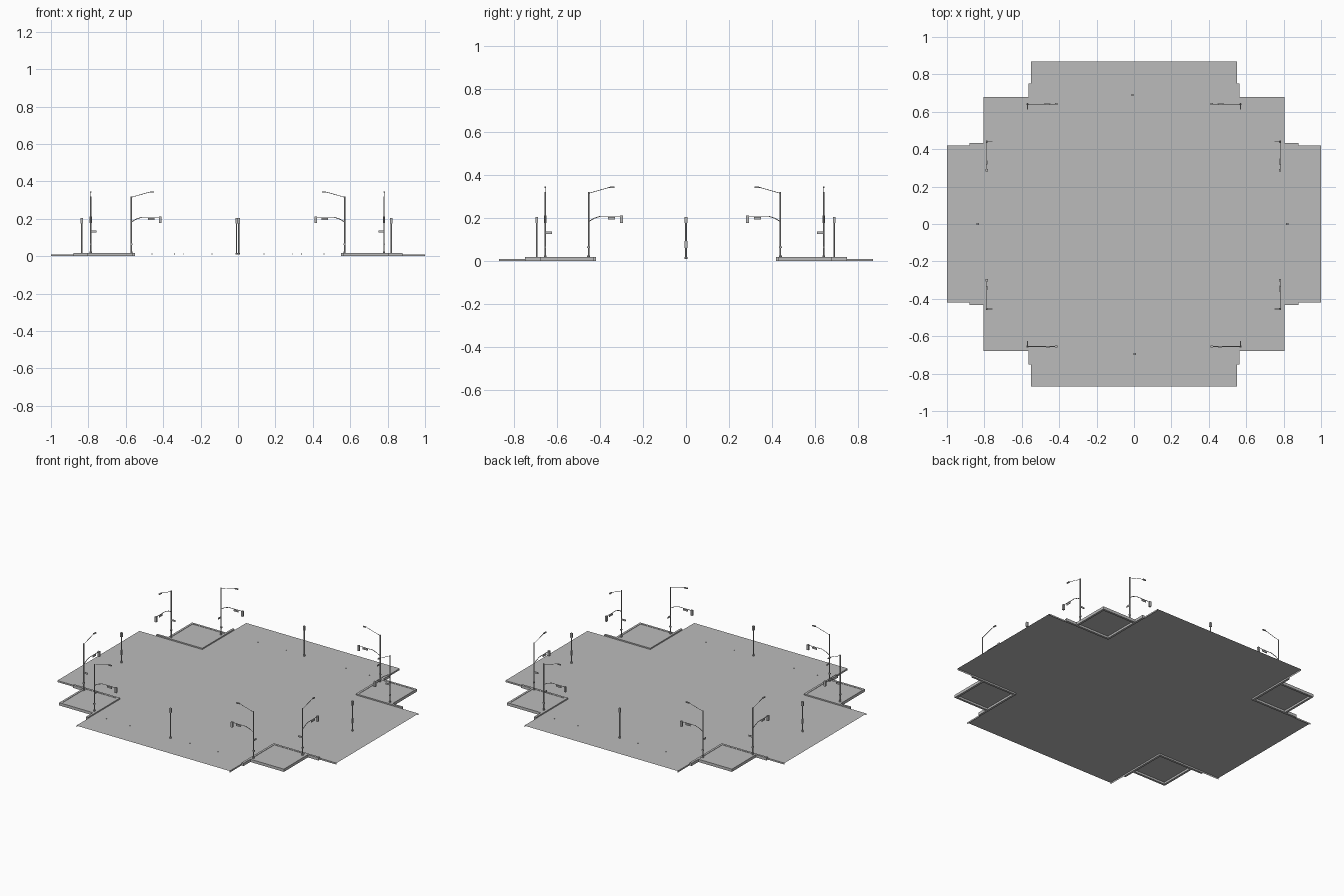
import bpy, bmesh
from math import atan2
from mathutils import Vector, Matrix

cube = bpy.data.objects.get("Cube")
if cube:
    bpy.data.objects.remove(cube, do_unlink=True)

GREY = bpy.data.materials.new("concrete grey")
GREY.use_nodes = True
GREY.diffuse_color = (0.5, 0.5, 0.5, 1)
GREY.node_tree.nodes["Principled BSDF"].inputs["Base Color"].default_value = (0.5, 0.5, 0.5, 1)


def finish(name, bm):
    bmesh.ops.recalc_face_normals(bm, faces=bm.faces)
    mesh = bpy.data.meshes.new(name)
    bm.to_mesh(mesh)
    bm.free()
    mesh.materials.append(GREY)
    obj = bpy.data.objects.new(name, mesh)
    bpy.context.collection.objects.link(obj)
    return obj


def box(bm, lo, hi):
    lo, hi = Vector(lo), Vector(hi)
    size = hi - lo
    m = Matrix.Translation((lo + hi) / 2) @ Matrix.Diagonal((*size, 1))
    bmesh.ops.create_cube(bm, size=1, matrix=m)


def tube(bm, points, radius, sides=8):
    for a, b in zip(points, points[1:]):
        a, b = Vector(a), Vector(b)
        d = b - a
        m = Matrix.Translation((a + b) / 2) @ d.to_track_quat("Z", "Y").to_matrix().to_4x4()
        bmesh.ops.create_cone(bm, cap_ends=True, segments=sides, radius1=radius,
                              radius2=radius, depth=d.length, matrix=m)


# Road: a cross-shaped sheet with low gutter walls along the four notches
RX, RY, ROAD_Z = 0.55, 0.42, 0.01
EX, EY = 1.0, 0.87
bm = bmesh.new()
outline = [(EX, -RY), (EX, RY), (RX, RY), (RX, EY), (-RX, EY), (-RX, RY),
           (-EX, RY), (-EX, -RY), (-RX, -RY), (-RX, -EY), (RX, -EY), (RX, -RY)]
top = [bm.verts.new((x, y, ROAD_Z)) for x, y in outline]
low = [bm.verts.new((x, y, 0)) for x, y in outline]
bm.faces.new(top)
for i in range(len(outline)):
    if i % 3:
        j = (i + 1) % len(outline)
        bm.faces.new((top[i], top[j], low[j], low[i]))
finish("road", bm)

# Corner pavements: paved square, raised kerb frame and kerb tails
PX, PY, KERB, WALK_Z = 0.805, 0.68, 0.014, 0.018
for sx, sy, tag in ((1, 1, "back_left"), (-1, 1, "back_right"),
                    (1, -1, "front_left"), (-1, -1, "front_right")):
    def part(bm, x0, y0, x1, y1, z0, z1):
        box(bm, (min(sx * x0, sx * x1), min(sy * y0, sy * y1), z0),
            (max(sx * x0, sx * x1), max(sy * y0, sy * y1), z1))
    bm = bmesh.new()
    part(bm, RX + KERB, RY + KERB, PX - KERB, PY - KERB, 0.013, 0.016)
    finish("pavement_" + tag, bm)
    bm = bmesh.new()
    part(bm, RX, RY, 0.88, RY + KERB, 0, WALK_Z)
    part(bm, RX, RY + KERB, RX + KERB, 0.75, 0, WALK_Z)
    part(bm, PX - KERB, RY + KERB, PX, PY, 0, WALK_Z)
    part(bm, RX + KERB, PY - KERB, PX - KERB, PY, 0, WALK_Z)
    finish("kerb_" + tag, bm)


# Signal masts: local +x is the arm, local y * side is the street sign
def signal_mast(name, x, y, arm, sign):
    side = 1 if arm.cross(sign) > 0 else -1
    bm = bmesh.new()
    tube(bm, [(0, 0, 0.016), (0, 0, 0.32)], 0.0035)
    tube(bm, [(0, 0, 0.016), (0, 0, 0.026)], 0.006)
    # lamp arm and lamp head
    tube(bm, [(0, 0, 0.315), (0.06, 0, 0.332), (0.095, 0, 0.342), (0.12, 0, 0.343)], 0.0015, 6)
    box(bm, (0.1, -0.004, 0.34), (0.122, 0.004, 0.346))
    # signal arm, hanging plate and signal heads
    tube(bm, [(0, 0, 0.183), (0.025, 0, 0.198), (0.055, 0, 0.208), (0.158, 0, 0.208)], 0.002, 6)
    box(bm, (0.09, -0.002, 0.194), (0.124, 0.002, 0.204))
    box(bm, (0.147, -0.006, 0.177), (0.16, 0.006, 0.211))
    # sign plate and push button
    ys = sorted((0, side * 0.03))
    box(bm, (-0.002, ys[0], 0.126), (0.002, ys[1], 0.136))
    box(bm, (-0.006, -0.004, 0.06), (0.006, 0.004, 0.068))
    obj = finish(name, bm)
    obj.location = (x, y, 0)
    obj.rotation_euler.z = atan2(arm.y, arm.x)


n = 0
for sx in (-1, 1):
    for sy in (-1, 1):
        to_x, to_y = Vector((-sx, 0)), Vector((0, -sy))
        n += 1
        signal_mast(f"signal_mast_{n}a", 0.57 * sx, 0.648 * sy - 0.007, to_x, to_y)
        signal_mast(f"signal_mast_{n}b", 0.784 * sx - 0.003, 0.447 * sy - 0.007, to_y, to_x)

# Median posts with a signal head and a lower plate
for name, x, y in (("back", -0.008, 0.69), ("front", 0.004, -0.695),
                   ("right", -0.835, 0), ("left", 0.82, 0)):
    bm = bmesh.new()
    tube(bm, [(0, 0, ROAD_Z), (0, 0, 0.2)], 0.0035)
    tube(bm, [(0, 0, ROAD_Z), (0, 0, 0.018)], 0.006)
    box(bm, (-0.006, -0.006, 0.176), (0.006, 0.006, 0.204))
    if y == 0:
        box(bm, (-0.002, -0.006, 0.06), (0.004, 0.006, 0.092))
    obj = finish("median_post_" + name, bm)
    obj.location = (x, y, 0)

# Small road studs beside the front and back posts
bm = bmesh.new()
for sy in (-1, 1):
    for x in (-0.46, -0.29, 0.14, 0.34):
        tube(bm, [(-sy * x, 0.69 * sy, ROAD_Z), (-sy * x, 0.69 * sy, 0.013)], 0.003, 6)
finish("road_studs", bm)
